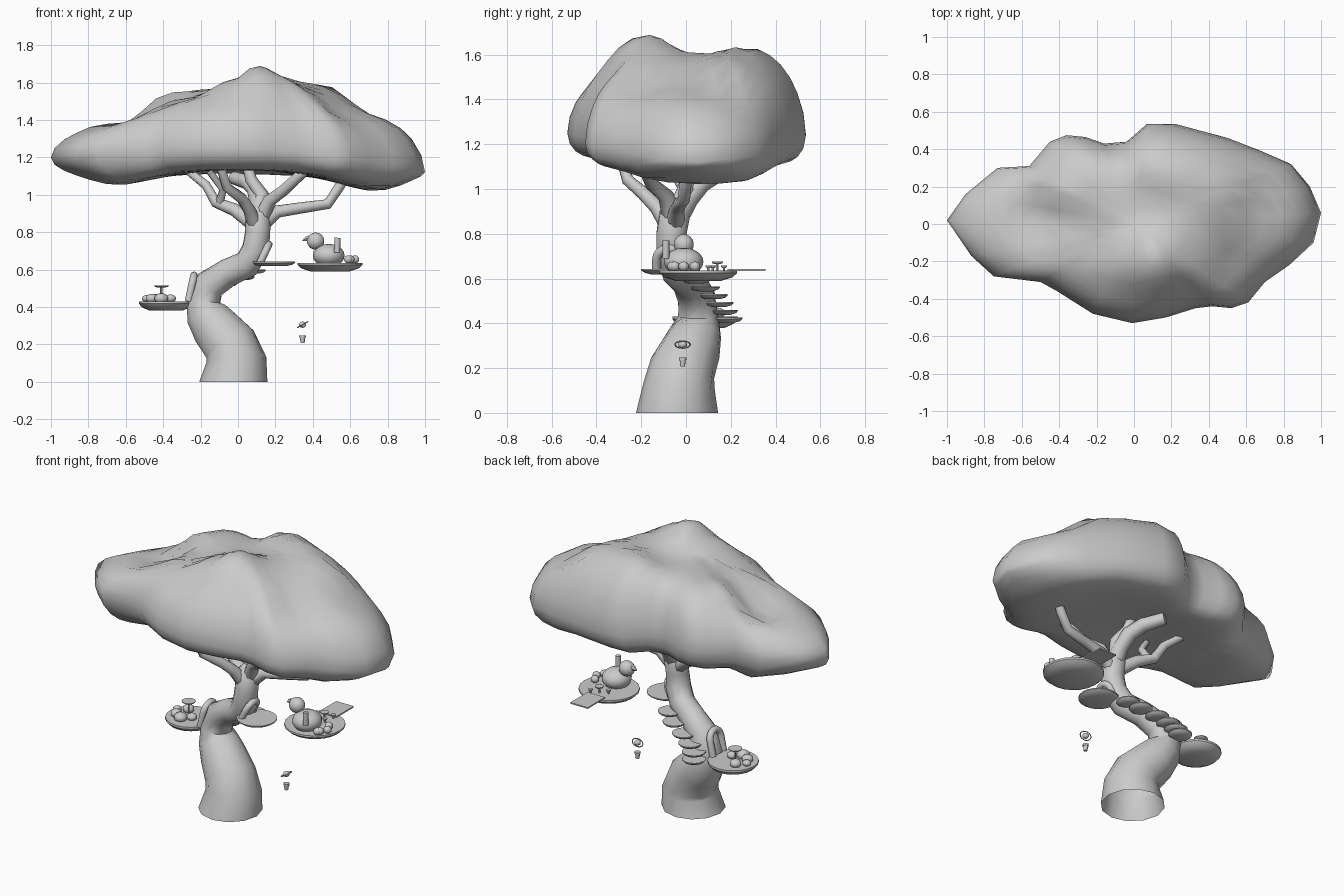
import bpy, bmesh, math
from mathutils import Vector, Matrix

old = bpy.data.objects.get("Cube")
if old:
    bpy.data.objects.remove(old, do_unlink=True)

GREY = (0.6, 0.6, 0.6, 1)
mat = bpy.data.materials.new("plain grey")
mat.use_nodes = True
mat.diffuse_color = GREY
mat.node_tree.nodes["Principled BSDF"].inputs["Base Color"].default_value = GREY


def finish(name, bm, angle=50):
    bmesh.ops.recalc_face_normals(bm, faces=bm.faces)
    me = bpy.data.meshes.new(name)
    bm.to_mesh(me)
    bm.free()
    me.materials.append(mat)
    ob = bpy.data.objects.new(name, me)
    bpy.context.collection.objects.link(ob)
    bpy.ops.object.select_all(action='DESELECT')
    ob.select_set(True)
    bpy.context.view_layer.objects.active = ob
    bpy.ops.object.shade_smooth_by_angle(angle=math.radians(angle))
    return ob


def tube(name, path, sides=8, ground=False, cap=True):
    """Sweep a circle along (x, y, z, radius) points."""
    bm = bmesh.new()
    pts = [Vector(p[:3]) for p in path]
    rings, side = [], Vector((1, 0.02, 0))
    for i, p in enumerate(pts):
        t = (pts[min(i + 1, len(pts) - 1)] - pts[max(i - 1, 0)]).normalized()
        side = (side - t * side.dot(t)).normalized()
        other = t.cross(side)
        ring = []
        for k in range(sides):
            a = math.tau * k / sides
            ring.append(bm.verts.new(p + path[i][3] * (side * math.cos(a) + other * math.sin(a))))
        rings.append(ring)
    for a, b in zip(rings, rings[1:]):
        for k in range(sides):
            n = (k + 1) % sides
            bm.faces.new((a[k], a[n], b[n], b[k]))
    if ground:
        for v in rings[0]:
            v.co.z = 0
    elif cap:
        bm.faces.new(rings[0])
    if cap:
        bm.faces.new(rings[-1])
    return finish(name, bm)


def ball(name, loc, size, seg=12):
    bm = bmesh.new()
    m = Matrix.Translation(loc) @ Matrix.Diagonal((*size, 1))
    bmesh.ops.create_uvsphere(bm, u_segments=seg, v_segments=seg // 2 + 2, radius=1, matrix=m)
    return finish(name, bm)


def dish(name, x, y, top, r, depth, taper=0.6, seg=20):
    """Shallow platform: flat top, thin rim, tapered underside."""
    bm = bmesh.new()
    rings = []
    for s, d in ((1, 0), (1, 0.25), (0.88, 0.65), (taper, 1)):
        rings.append([bm.verts.new((x + r * s * math.cos(math.tau * k / seg),
                                    y + r * s * math.sin(math.tau * k / seg),
                                    top - depth * d)) for k in range(seg)])
    for a, b in zip(rings, rings[1:]):
        for k in range(seg):
            n = (k + 1) % seg
            bm.faces.new((a[k], a[n], b[n], b[k]))
    bm.faces.new(rings[0])
    bm.faces.new(rings[-1])
    return finish(name, bm, 35)


def box(name, loc, size):
    bm = bmesh.new()
    bmesh.ops.create_cube(bm, size=1, matrix=Matrix.Translation(loc) @ Matrix.Diagonal((*size, 1)))
    return finish(name, bm)


# Canopy: a plan outline raised to lobed tops, with a flatter underside
OUTLINE = [(-1, .02), (-.9, .16), (-.73, .3), (-.56, .31), (-.45, .44), (-.36, .475), (-.26, .465),
           (-.16, .43), (-.04, .44), (.07, .535), (.22, .535), (.5, .46), (.68, .39), (.84, .32),
           (.94, .2), (1, .06), (.96, -.1), (.83, -.22), (.7, -.31), (.61, -.42), (.52, -.45),
           (.42, -.44), (.33, -.45), (.17, -.5), (-.01, -.53), (-.22, -.48), (-.41, -.36),
           (-.5, -.31), (-.75, -.28), (-.87, -.17)]
LOBES = [(.12, -.2, 1.72), (-.06, -.2, 1.61), (.24, -.19, 1.65), (.34, -.15, 1.57), (-.25, -.12, 1.51),
         (-.36, .25, 1.58), (.2, .32, 1.66), (.48, .22, 1.61), (.72, .15, 1.46), (.55, -.2, 1.46),
         (.88, .03, 1.48), (-.75, 0, 1.41), (-.57, .05, 1.36), (-.9, 0, 1.39), (0, .1, 1.57),
         (-.1, -.4, 1.52), (.3, -.38, 1.55)]


def lobe_height(x, y):
    w = [((x - a) ** 2 + (y - b) ** 2 + .009) ** -1.9 for a, b, _ in LOBES]
    return sum(k * l[2] for k, l in zip(w, LOBES)) / sum(w)


def canopy_z(x, y, s, up):
    rim = 1.25 - .09 * x * x - .04 * x
    if up:
        return rim + (lobe_height(x, y) - rim) * (1 - s ** 4) ** .55
    sag = .05 * math.exp(-((x + .65) / .2) ** 2) + .085 * math.exp(-((x - .75) / .25) ** 2)
    hollow = .04 * math.exp(-(x * x + y * y) / .08) + .06 * max(0, -y)
    return rim - (rim - 1.1 + sag - hollow) * (1 - s ** 9) ** .5


bm = bmesh.new()
STEPS = (.12, .24, .36, .48, .6, .7, .79, .87, .93, .98, 1)
levels = [(s, True) for s in STEPS] + [(s, False) for s in reversed(STEPS[:-1])]
rings = [[bm.verts.new((x * s, y * s, canopy_z(x * s, y * s, s, up))) for x, y in OUTLINE]
         for s, up in levels]
count = len(OUTLINE)
for a, b in zip(rings, rings[1:]):
    for k in range(count):
        n = (k + 1) % count
        bm.faces.new((a[k], a[n], b[n], b[k]))
for ring, up in ((rings[0], True), (rings[-1], False)):
    hub = bm.verts.new((0, 0, canopy_z(0, 0, 0, up)))
    for k in range(count):
        bm.faces.new((ring[k], ring[(k + 1) % count], hub))
finish("canopy", bm, 80)

# Trunk and branches
tube("trunk", [(-.025, -.04, 0, .184), (-.008, -.03, .12, .16), (-.042, -.015, .2, .148),
               (-.12, .025, .29, .132), (-.165, .045, .36, .115), (-.185, .055, .43, .092),
               (-.15, .045, .52, .085), (-.05, .01, .585, .075), (.05, -.035, .63, .075),
               (.095, -.06, .71, .074), (.105, -.065, .8, .068), (.105, -.05, .89, .07),
               (.105, -.04, .94, .03)], 12, True)
BRANCHES = {
    "left": [(.09, -.05, .84, .045), (-.02, .0, .92, .036), (-.12, .03, .96, .03),
             (-.17, .06, 1.05, .026), (-.27, .1, 1.13, .022)],
    "back": [(.11, -.05, .86, .055), (.11, .01, .96, .048), (.09, .07, 1.03, .045),
             (.05, .14, 1.07, .042), (-.02, .25, 1.09, .036)],
    "front": [(.09, -.08, .84, .04), (.06, -.13, .92, .034), (.02, -.19, .98, .03),
              (-.06, -.26, 1.04, .027), (-.09, -.29, 1.14, .024)],
    "upper_right": [(.12, -.06, .86, .045), (.17, -.09, .97, .036), (.24, -.15, 1.02, .032),
                    (.36, -.2, 1.13, .028)],
    "long_right": [(.11, -.05, .83, .045), (.21, -.04, .91, .034), (.34, -.03, .93, .03),
                   (.48, -.01, .95, .028), (.54, 0, 1.04, .027), (.59, .02, 1.12, .025)],
    "middle": [(.1, -.04, .9, .045), (.13, 0, 1.0, .038), (.07, .02, 1.08, .032), (.05, .04, 1.16, .028)],
    "left_twig": [(-.1, .02, .95, .024), (-.08, -.03, 1.03, .021), (-.15, -.07, 1.12, .018)],
}
for key, path in BRANCHES.items():
    tube(key + "_branch", path)

# Platforms, plank and spiral steps
dish("right_platform", .492, .055, .635, .173, .045)
dish("middle_platform", .19, -.085, .642, .115, .024)
dish("left_platform", -.385, .085, .43, .145, .05)
box("plank", (.49, .27, .638), (.12, .17, .008))
STAIRS = ((.08, .045), (.02, .085), (-.07, .12), (-.13, .145), (-.17, .165), (-.185, .185))
for i, (x, y) in enumerate(STAIRS):
    dish("step_%d" % (i + 1), x, y, .6 - .035 * i, .068, .022, .5, 14)


# Arched doorways on the trunk
def arch(name, x, y, z, lean, half, height):
    path = [(x, y - half, z, .02)]
    for i in range(9):
        a = math.pi * i / 8
        rise = height - half + half * math.sin(a)
        path.append((x + lean * rise / height, y - half * math.cos(a), z + rise, .02))
    path.append((x, y + half, z, .02))
    tube(name, path)


arch("middle_doorway", .115, -.08, .63, .05, .052, .105)
arch("left_doorway", -.265, .06, .43, .03, .052, .14)

# Bird-shaped hut
ball("hut_body", (.485, -.01, .675), (.085, .088, .062), 16)
ball("hut_head", (.415, -.01, .752), (.048, .045, .046), 14)
tube("hut_beak", [(.385, -.01, .765, .02), (.365, -.01, .765, .014), (.345, -.01, .755, .002)], 6)
tube("hut_chimney", [(.53, -.09, .69, .016), (.532, -.09, .77, .016)], 8)

# Small furniture and cushions
for i, (x, y) in enumerate(((.6, -.05), (.625, -.01), (.59, -.06), (.6, .04))):
    ball("right_cushion_%d" % (i + 1), (x, y, .654), (.024, .024, .022), 10)
CUSHIONS = ((-.46, .05, .03), (-.41, .02, .034), (-.36, .06, .026), (-.44, .14, .03), (-.49, .1, .022))
for i, (x, y, r) in enumerate(CUSHIONS):
    ball("left_cushion_%d" % (i + 1), (x, y, .445), (r * 1.15, r * 1.15, r * .85), 10)


def table(name, x, y, z, height, r):
    tube(name + "_leg", [(x, y, z, .006), (x, y, z + height, .006)], 6)
    dish(name + "_top", x, y, z + height + .006, r, .012, .5, 12)


table("parasol", -.41, .1, .43, .08, .04)
table("small_table", .5, .14, .635, .035, .025)
for i, (x, y) in enumerate(((.45, .12), (.54, .17), (.53, .1))):
    table("stool_%d" % (i + 1), x, y, .635, .018, .014)

# Hanging lantern with a tilted ring, and a bucket below it
ball("lantern", (.345, -.015, .305), (.019, .02, .017), 10)
ring = []
for i in range(17):
    a = math.tau * i / 16
    ring.append((.345 + .028 * math.cos(a), -.015 + .034 * math.sin(a), .305 + .016 * math.cos(a), .003))
tube("lantern_ring", ring, 6, cap=False)
tube("bucket", [(.345, -.015, .208, .011), (.345, -.015, .237, .014)], 10)
tube("bucket_rim", [(.345, -.015, .237, .018), (.345, -.015, .248, .018)], 10)
